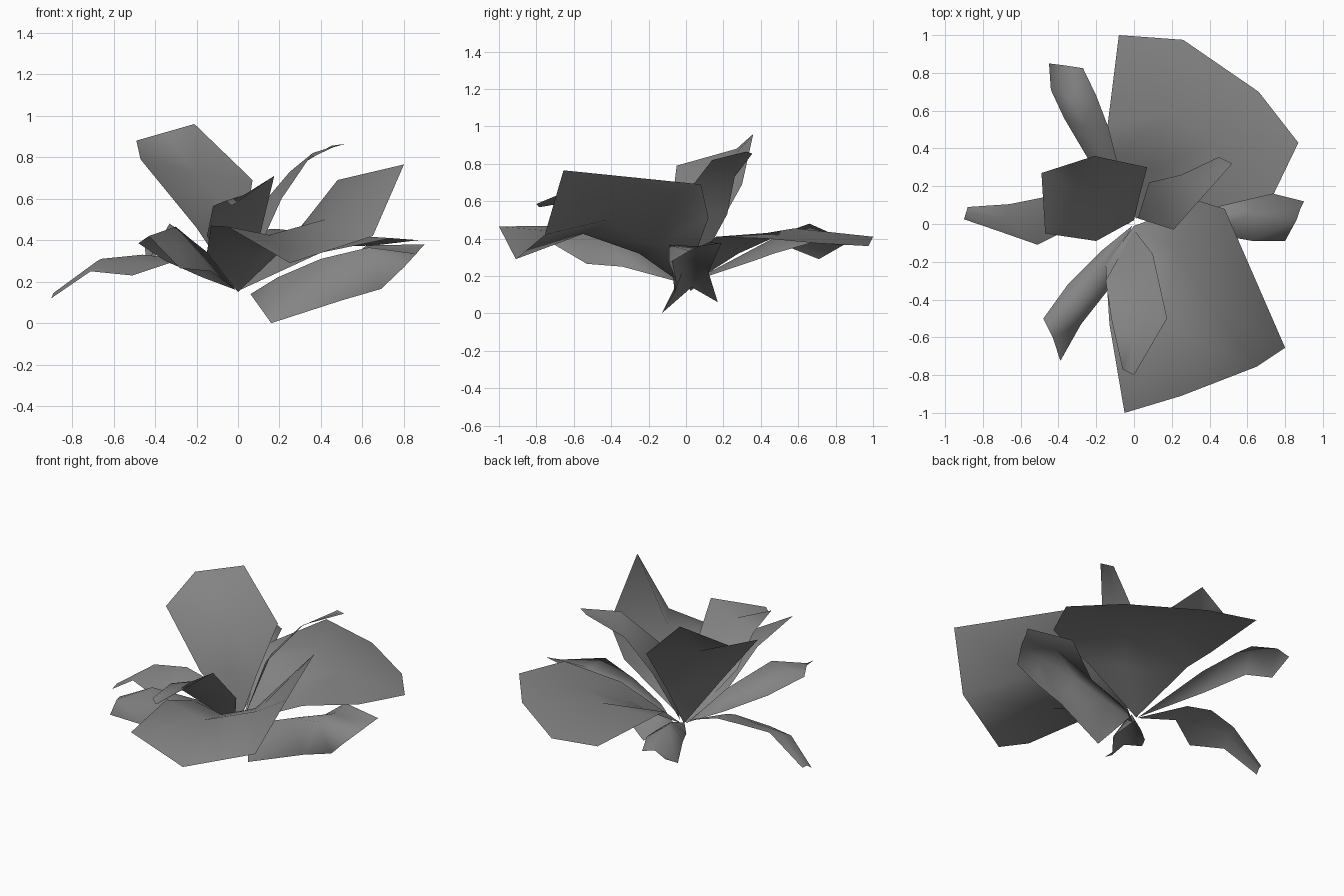
import bpy, bmesh
from mathutils import Vector

grey = bpy.data.materials.new("dark_grey")
grey.diffuse_color = (0.23, 0.23, 0.23, 1)


def leaf(name, base, *rails):
    """Thin leaf lofted across rails (edge, rib, edge) that fan out of one base point."""
    bm = bmesh.new()
    root = bm.verts.new(base)
    rows = [[bm.verts.new(p) for p in rail] for rail in rails]
    for a, b in zip(rows, rows[1:]):
        bm.faces.new((root, a[0], b[0]))
        for i in range(len(a) - 1):
            bm.faces.new((a[i], a[i + 1], b[i + 1], b[i]))
    bmesh.ops.triangulate(bm, faces=[f for f in bm.faces if len(f.verts) > 3])
    for f in bm.faces:
        f.smooth = True
    mesh = bpy.data.meshes.new(name)
    bm.to_mesh(mesh)
    bm.free()
    mesh.materials.append(grey)
    ob = bpy.data.objects.new(name, mesh)
    bpy.context.collection.objects.link(ob)
    return ob


def between(a, b, lift=0.0):
    """Middle rib halfway between two edges, raised or sunk."""
    return [(Vector(p) + Vector(q)) / 2 + Vector((0, 0, lift)) for p, q in zip(a, b)]


def simple_leaf(name, base, left, right, lift=0.0):
    leaf(name, base, left, between(left, right, lift), right)


# Broad spreading leaf at the back
leaf("back_broad_leaf", (0.01, 0.03, 0.16),
     [(-0.10, 0.36, 0.39), (-0.14, 0.52, 0.43), (-0.08, 1.0, 0.41)],
     [(0.10, 0.28, 0.32), (0.18, 0.58, 0.455), (0.26, 0.975, 0.36)],
     [(0.26, 0.22, 0.32), (0.42, 0.43, 0.43), (0.66, 0.70, 0.375)],
     [(0.40, 0.08, 0.34), (0.74, 0.16, 0.41), (0.87, 0.43, 0.40)])

# Broad front leaf, arched along its length and one side turned up
leaf("front_broad_leaf", (0.0, -0.01, 0.15),
     [(-0.15, -0.22, 0.34), (-0.13, -0.53, 0.47), (-0.05, -1.0, 0.465)],
     [(0.06, -0.25, 0.32), (0.15, -0.55, 0.425), (0.25, -0.91, 0.29)],
     [(0.22, -0.14, 0.36), (0.42, -0.42, 0.50), (0.65, -0.755, 0.42)],
     [(0.35, 0.12, 0.51), (0.48, 0.08, 0.69), (0.80, -0.655, 0.765)])

# Raised leaf over the front
simple_leaf("front_raised_leaf", (0.0, -0.03, 0.16),
            [(-0.15, -0.30, 0.42), (-0.12, -0.50, 0.565), (-0.06, -0.77, 0.59)],
            [(0.10, -0.16, 0.40), (0.175, -0.50, 0.71), (0.0, -0.80, 0.585)],
            -0.02)

# Tall upright leaf
leaf("tall_leaf", (0.0, 0.02, 0.16),
     [(-0.20, -0.09, 0.46), (-0.47, -0.05, 0.79), (-0.49, 0.27, 0.88)],
     [(-0.08, 0.05, 0.43), (-0.20, 0.15, 0.72), (-0.35, 0.315, 0.92)],
     [(0.03, 0.15, 0.42), (0.07, 0.30, 0.69), (-0.21, 0.36, 0.96)])

# Narrow rising leaf on the back right
simple_leaf("rising_leaf", (0.02, 0.03, 0.18),
            [(0.08, 0.22, 0.53), (0.25, 0.26, 0.73), (0.45, 0.355, 0.855)],
            [(0.21, -0.03, 0.60), (0.36, 0.14, 0.82), (0.52, 0.32, 0.865)])

# Low right leaf, creased so that its front side folds under
leaf("right_leaf", (0.06, 0.03, 0.14),
     [(0.16, -0.13, 0.0), (0.50, -0.06, 0.11), (0.69, -0.05, 0.165), (0.80, -0.09, 0.27)],
     [(0.19, -0.02, 0.22), (0.40, -0.05, 0.31), (0.63, -0.09, 0.365), (0.86, 0.02, 0.335)],
     [(0.17, 0.07, 0.18), (0.40, 0.05, 0.28), (0.63, 0.06, 0.36), (0.88, 0.08, 0.36)],
     [(0.18, 0.17, 0.06), (0.42, 0.12, 0.22), (0.62, 0.19, 0.375), (0.90, 0.12, 0.38)])

# Drooping left leaf
simple_leaf("left_drooping_leaf", (-0.02, 0.0, 0.18),
            [(-0.30, 0.12, 0.31), (-0.46, 0.145, 0.33), (-0.66, 0.105, 0.31), (-0.88, 0.09, 0.14)],
            [(-0.33, -0.02, 0.29), (-0.51, -0.11, 0.23), (-0.71, -0.04, 0.25), (-0.90, 0.025, 0.12)],
            0.015)

# Narrow arched leaf at the back left
leaf("back_left_leaf", (-0.01, 0.03, 0.17),
     [(-0.24, 0.34, 0.28), (-0.37, 0.56, 0.35), (-0.44, 0.71, 0.29), (-0.45, 0.85, 0.37)],
     [(-0.17, 0.35, 0.34), (-0.26, 0.52, 0.43), (-0.33, 0.66, 0.48), (-0.37, 0.84, 0.40)],
     [(-0.09, 0.36, 0.28), (-0.12, 0.47, 0.32), (-0.20, 0.68, 0.38), (-0.27, 0.825, 0.365)])

# Narrow arched leaf at the front left
leaf("front_left_leaf", (-0.01, -0.01, 0.16),
     [(-0.17, -0.14, 0.22), (-0.35, -0.32, 0.30), (-0.48, -0.50, 0.385)],
     [(-0.15, -0.20, 0.34), (-0.30, -0.43, 0.465), (-0.43, -0.60, 0.42)],
     [(-0.13, -0.34, 0.25), (-0.28, -0.53, 0.265), (-0.39, -0.725, 0.38)])
